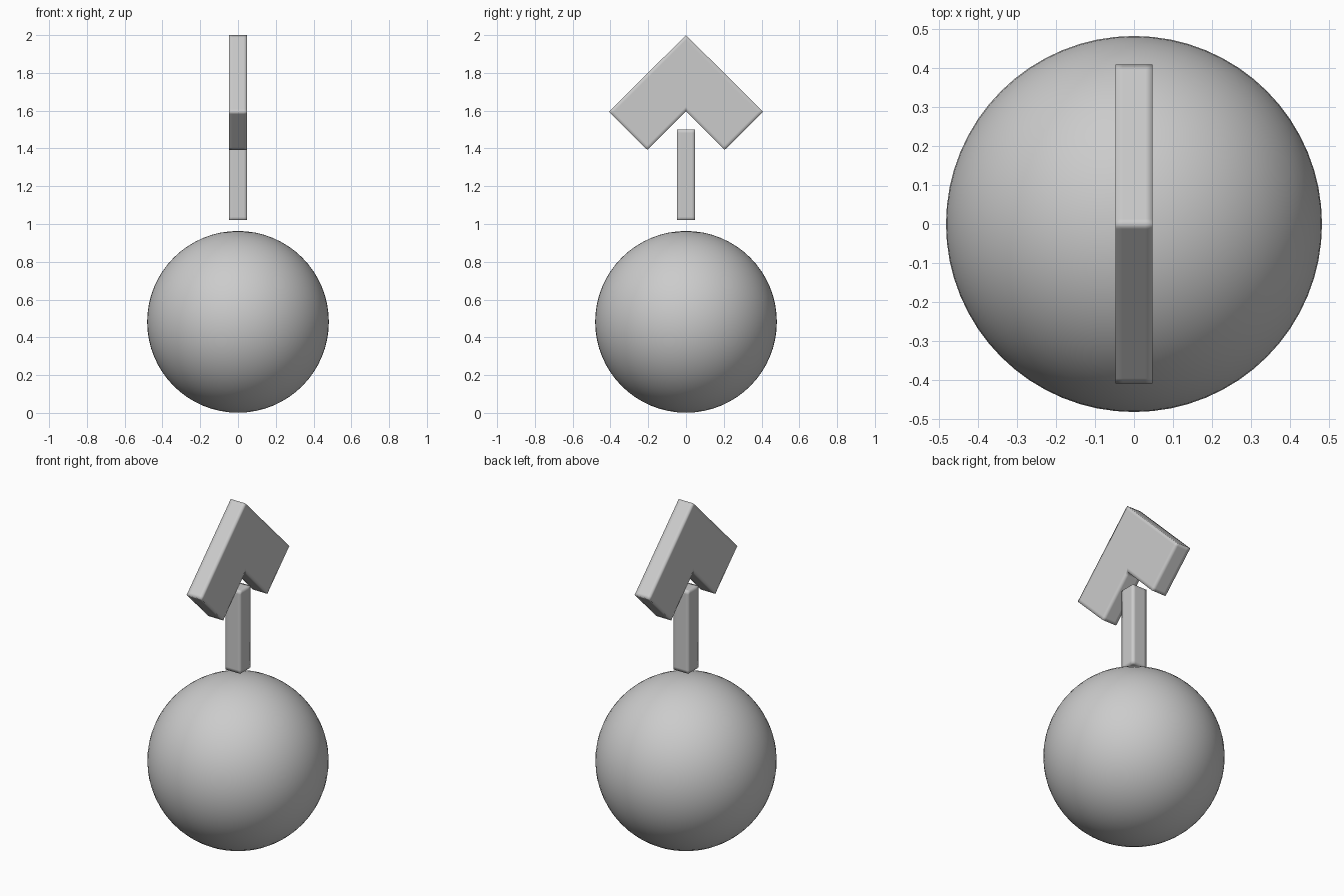
import bpy, bmesh

if "Cube" in bpy.data.objects:
    bpy.data.objects.remove(bpy.data.objects["Cube"])


def soft_prism(name, outline, half_x):
    """Extrude a (y, z) outline along x, with tight softly shaded edges."""
    bm = bmesh.new()
    face = bm.faces.new([bm.verts.new((-half_x, y, z)) for y, z in outline])
    ext = bmesh.ops.extrude_face_region(bm, geom=[face])
    moved = [v for v in ext["geom"] if isinstance(v, bmesh.types.BMVert)]
    bmesh.ops.translate(bm, verts=moved, vec=(2 * half_x, 0, 0))
    bmesh.ops.recalc_face_normals(bm, faces=bm.faces[:])
    for f in bm.faces:
        f.smooth = True
    mesh = bpy.data.meshes.new(name)
    bm.to_mesh(mesh)
    bm.free()
    ob = bpy.data.objects.new(name, mesh)
    bpy.context.collection.objects.link(ob)
    # Square-profile bevel: support loops that keep the corners crisp
    bev = ob.modifiers.new("edge_loops", 'BEVEL')
    bev.width = 0.018
    bev.segments = 2
    bev.profile = 0.97
    bev.limit_method = 'ANGLE'
    return ob


# Round base
bpy.ops.mesh.primitive_uv_sphere_add(segments=64, ring_count=32,
                                     radius=0.481, location=(0, 0, 0.482))
ball = bpy.context.object
ball.name = "ball"
bpy.ops.object.shade_smooth()

# Short square stem floating just above the ball
soft_prism("stem", [(-0.047, 1.02), (0.047, 1.02),
                    (0.047, 1.5), (-0.047, 1.5)], 0.047)

# Arrow head: mirrored right half of a chevron
half = [(0.408, 1.594), (0.204, 1.392)]
left = [(-y, z) for y, z in reversed(half)]
soft_prism("arrow_head", [(0, 2.0)] + half + [(0, 1.597)] + left, 0.047)
